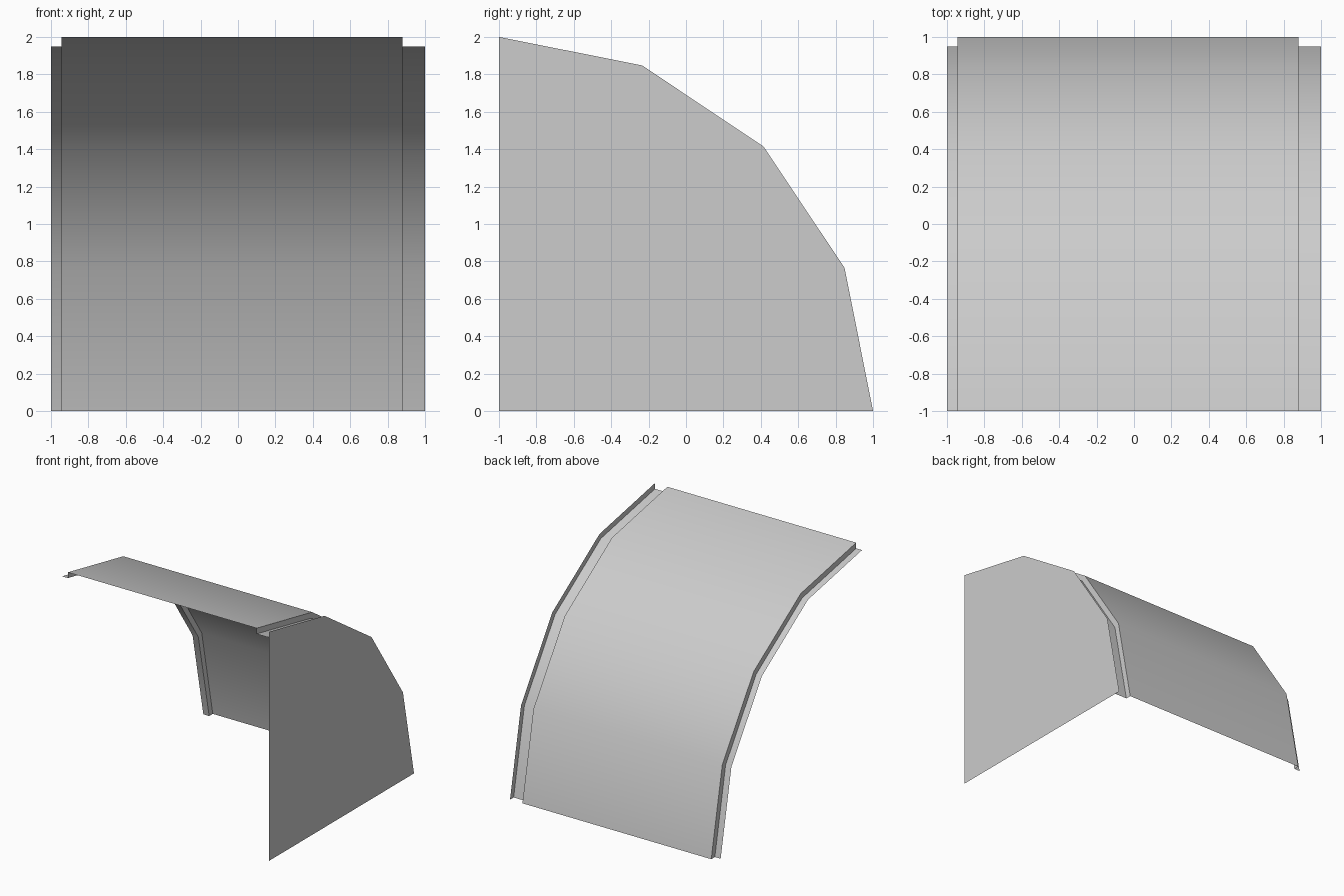
import bpy
from math import sin, cos, pi, radians

cube = bpy.data.objects.get("Cube")
if cube:
    bpy.data.objects.remove(cube, do_unlink=True)

OUTER, INNER, SEGMENTS = 2.0, 1.95, 4

grey = bpy.data.materials.new("light grey")
grey.use_nodes = True
colour = (0.604, 0.604, 0.604, 1)
grey.diffuse_color = colour
grey.node_tree.nodes["Principled BSDF"].inputs["Base Color"].default_value = colour


def arc_point(x, radius, step):
    """Point on the quarter arc, from the top front (0) to the bottom back."""
    a = step / SEGMENTS * pi / 2
    return (x, -1 + radius * sin(a), radius * cos(a))


def add_part(name, verts, faces, smooth=False):
    mesh = bpy.data.meshes.new(name)
    mesh.from_pydata(verts, [], faces)
    mesh.materials.append(grey)
    mesh.update()
    if smooth:
        mesh.shade_smooth()
        mesh.set_sharp_from_angle(angle=radians(30))
    obj = bpy.data.objects.new(name, mesh)
    bpy.context.collection.objects.link(obj)
    return obj


# Curved cover: a stepped cross-section (x, radius) swept along the quarter arc
section = [(-1, INNER), (-0.944, INNER), (-0.944, OUTER),
           (0.88, OUTER), (0.88, INNER), (1, INNER)]
n = len(section)
verts = [arc_point(x, r, s) for s in range(SEGMENTS + 1) for x, r in section]
faces = [(s * n + i, s * n + i + 1, (s + 1) * n + i + 1, (s + 1) * n + i)
         for s in range(SEGMENTS) for i in range(n - 1)]
add_part("curved_cover", verts, faces, smooth=True)

# Flat end panel: a quarter disc closing the +x end
panel = [(1, -1, 0)] + [arc_point(1, OUTER, s) for s in reversed(range(SEGMENTS + 1))]
add_part("end_panel", panel, [tuple(range(len(panel)))])
